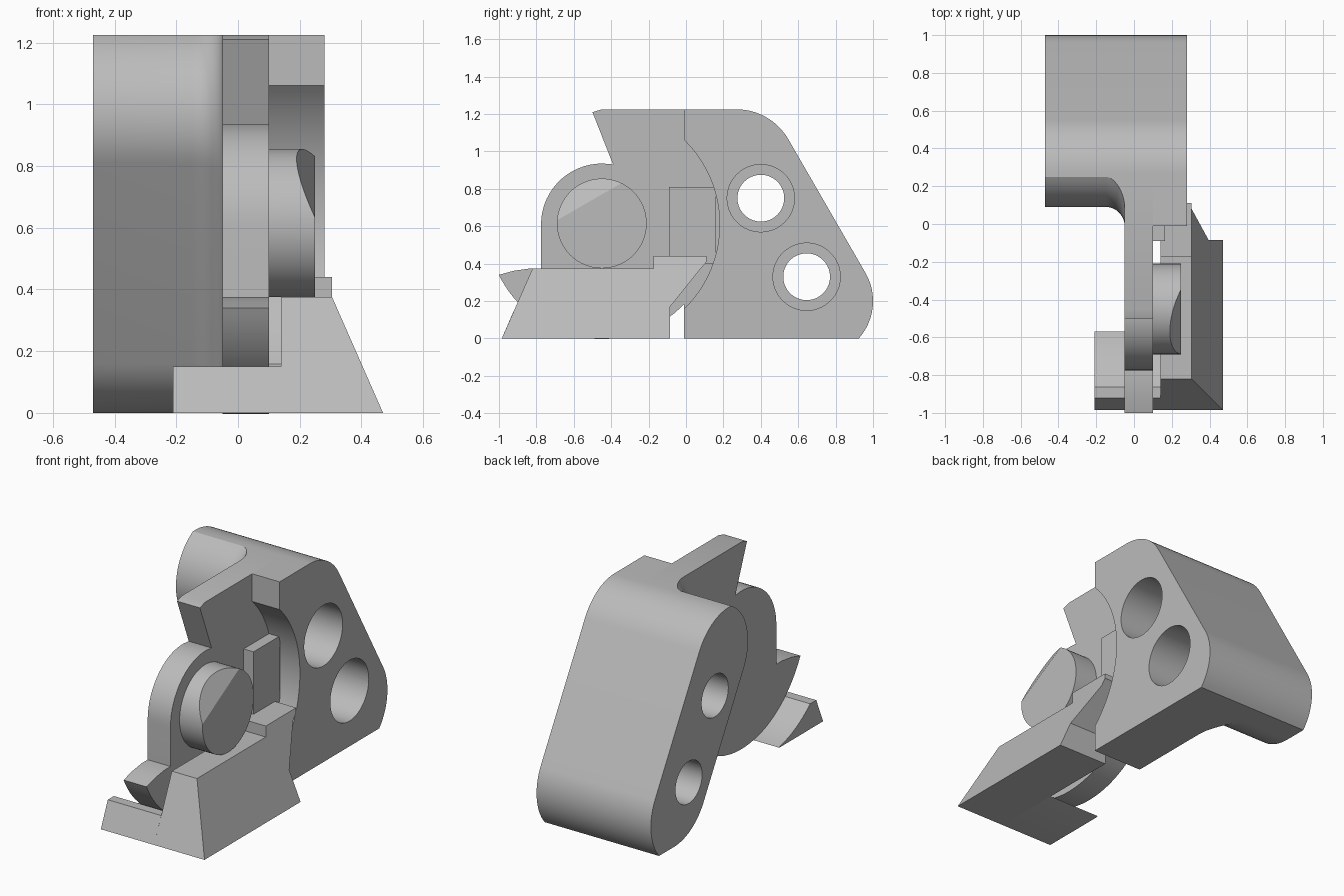
import bpy, bmesh
from math import sin, cos, asin, radians, degrees, sqrt
from mathutils import Vector

old = bpy.data.objects.get("Cube")
if old:
    bpy.data.objects.remove(old, do_unlink=True)

grey = bpy.data.materials.new("plain_grey")
grey.use_nodes = True
colour = (0.5, 0.5, 0.5, 1)
grey.diffuse_color = colour
grey.node_tree.nodes["Principled BSDF"].inputs["Base Color"].default_value = colour

TOP = 1.225
PIVOT = (-0.45, 0.61)
HOLES = [(0.40, 0.75), (0.645, 0.33)]


def arc(centre, r, a0, a1, n=16):
    """Points (y, z) along an arc, angles in degrees."""
    angles = [radians(a0 + (a1 - a0) * i / n) for i in range(n + 1)]
    return [(centre[0] + r * cos(a), centre[1] + r * sin(a)) for a in angles]


def finish(name, bm):
    bmesh.ops.recalc_face_normals(bm, faces=bm.faces)
    mesh = bpy.data.meshes.new(name)
    bm.to_mesh(mesh)
    bm.free()
    mesh.materials.append(grey)
    ob = bpy.data.objects.new(name, mesh)
    bpy.context.collection.objects.link(ob)
    return ob


def loft(name, rings):
    """Skin a list of closed rings of 3D points and cap both ends."""
    bm = bmesh.new()
    loops = [[bm.verts.new(p) for p in ring] for ring in rings]
    n = len(loops[0])
    for a, b in zip(loops, loops[1:]):
        for i in range(n):
            j = (i + 1) % n
            bm.faces.new((a[i], a[j], b[j], b[i]))
    bm.faces.new(loops[0])
    bm.faces.new(loops[-1])
    return finish(name, bm)


def prism(name, outline, x0, x1):
    return loft(name, [[(x, y, z) for y, z in outline] for x in (x0, x1)])


def box(name, x0, x1, y0, y1, z0, z1):
    return prism(name, [(y0, z0), (y1, z0), (y1, z1), (y0, z1)], x0, x1)


def disc(name, centre, r, x0, x1, n=64):
    return prism(name, arc(centre, r, 0, 360, n)[:-1], x0, x1)


def cut(ob, cutters):
    for c in cutters:
        mod = ob.modifiers.new("bore", 'BOOLEAN')
        mod.operation = 'DIFFERENCE'
        mod.solver = 'EXACT'
        mod.object = c
    bpy.context.view_layer.update()
    graph = bpy.context.evaluated_depsgraph_get()
    mesh = bpy.data.meshes.new_from_object(ob.evaluated_get(graph))
    ob.modifiers.clear()
    ob.data = mesh


# Shared sloping, rounded back edge
back = arc((0.70, 0.20), 0.30, -41.8, 30) + arc((0.27, TOP - 0.32), 0.32, 30, 90)


def slab_outline(d):
    """Leaning slab section, with its front pushed out by d."""
    r, s = 0.30 + d, 0.32 + d
    start = 180 - degrees(asin((TOP - 0.96) / r))
    end = 180 + degrees(asin(min(1, 0.32 / s)))
    return back + arc((0.39, 0.96), r, start, 210) + arc((0.783, 0.32), s, 210, end)


# Leaning slab, flaring into the side plate through a fillet
R = 0.10
steps = [(-0.47, 0)]
for i in range(11):
    t = R * sin(radians(9 * i))
    steps.append((-0.05 - R + t, R - sqrt(max(0, R * R - t * t))))
slab = loft("rear_slab", [[(x, y, z) for y, z in slab_outline(d)] for x, d in steps])

# Side plate with hook, rounded lug, front tooth and round underside
plate_outline = back + [(-0.45, TOP), (-0.50, 1.21), (-0.39, 0.93)]
plate_outline += arc(PIVOT, 0.325, 82, 180)
plate_outline += [(-0.775, 0.375), (-0.83, 0.375), (-0.92, 0.362)]
plate_outline += arc(PIVOT, 0.613, 206.1, 315.9, 32) + [(-0.01, 0)]
plate = prism("side_plate", plate_outline, -0.05, 0.10)

# Outer cheek with the round relief in its front edge
cheek_outline = back + [(-0.01, TOP)] + arc(PIVOT, 0.63, 45.7, -45.7, 32) + [(-0.01, 0)]
cheek = prism("outer_cheek", cheek_outline, 0.10, 0.28)

# Stepped bolt holes
cutters = []
for c in HOLES:
    cutters.append(disc("bore_cutter", c, 0.125, -0.6, 0.4))
    cutters.append(disc("counterbore_cutter", c, 0.18, -0.2, 0.4))
for part in (slab, plate, cheek):
    cut(part, cutters)
for c in cutters:
    bpy.data.objects.remove(c, do_unlink=True)

# Stop block on the plate
stop = box("stop_block", 0.10, 0.165, -0.09, 0.16, 0.40, 0.81)

# Round boss with a slanting flat across its upper front
boss = disc("pivot_boss", (-0.45, 0.615), 0.24, 0.10, 0.25)
bm = bmesh.new()
bm.from_mesh(boss.data)
cut_result = bmesh.ops.bisect_plane(
    bm, geom=bm.verts[:] + bm.edges[:] + bm.faces[:], clear_outer=True,
    plane_co=Vector((0.25, -0.52, 0.73)), plane_no=Vector((0.105, -0.03, 0.052)))
rim = [g for g in cut_result["geom_cut"] if isinstance(g, bmesh.types.BMEdge)]
bmesh.ops.edgeloop_fill(bm, edges=rim)
bmesh.ops.recalc_face_normals(bm, faces=bm.faces)
bm.to_mesh(boss.data)
bm.free()

# Base rail with sloping outer face and a raised step at the rear
rail_outline = [(-0.985, 0), (-0.82, 0.375), (-0.175, 0.375), (-0.175, 0.44),
                (0.11, 0.44), (0.11, 0.41), (0.08, 0.375), (-0.085, 0.17), (-0.085, 0)]
rail = loft("base_rail", [
    [(0.14, y, z) for y, z in rail_outline],
    [(0.47 - 0.165 * min(1, z / 0.375), y, z) for y, z in rail_outline]])

# Low front toe, hollowed behind to follow the round plate
toe_outline = [(-0.985, 0), (-0.92, 0.15)] + arc(PIVOT, 0.618, 228.1, 259)
toe_outline.append((-0.58, 0))
toe = prism("front_toe", toe_outline, -0.21, 0.14)

# Smooth curves, sharp edges
bpy.ops.object.select_all(action='DESELECT')
for ob in (slab, plate, cheek, stop, boss, rail, toe):
    ob.select_set(True)
bpy.context.view_layer.objects.active = slab
bpy.ops.object.shade_smooth_by_angle(angle=radians(25))
